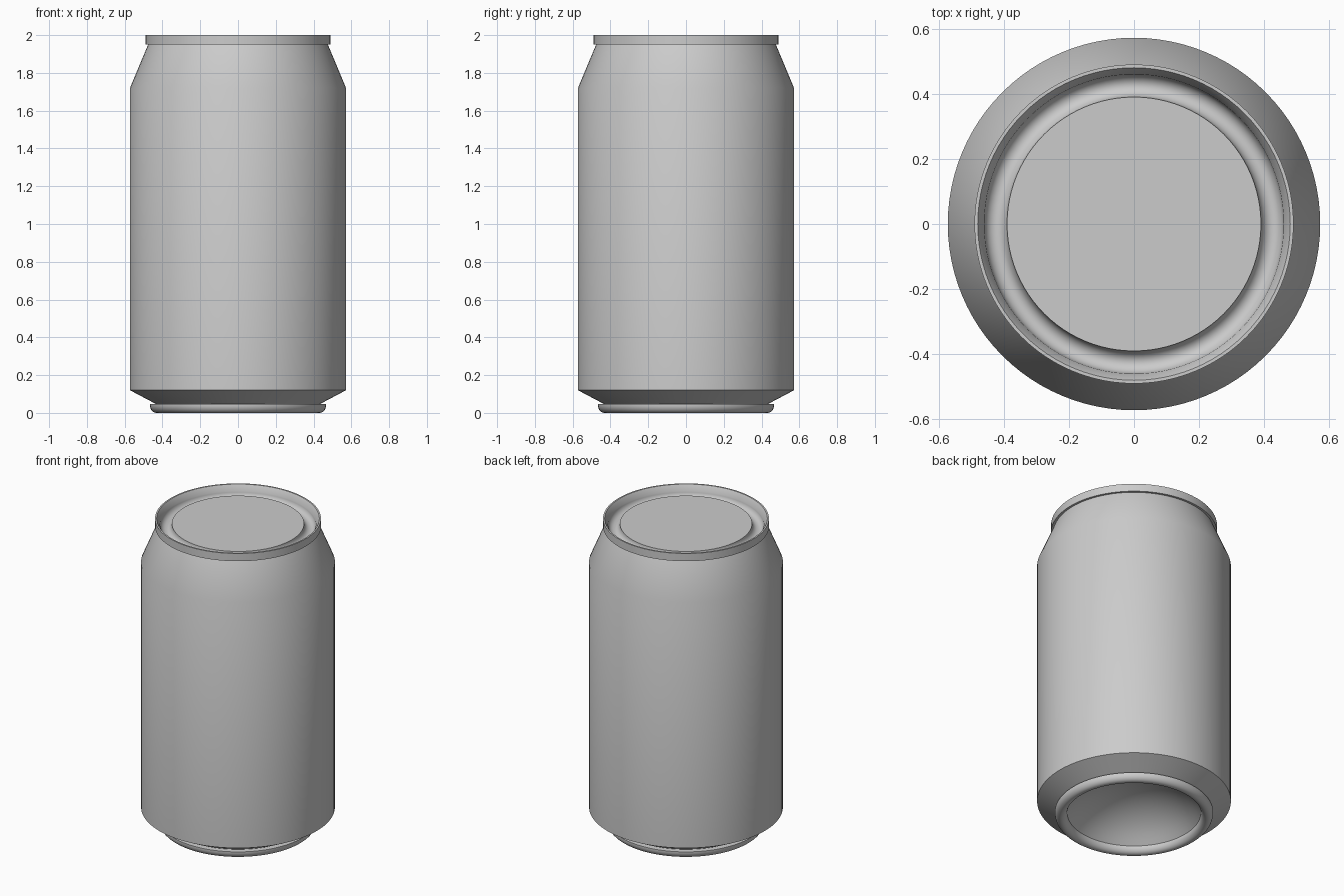
import bpy
import bmesh
import math

cube = bpy.data.objects.get("Cube")
if cube:
    bpy.data.objects.remove(cube, do_unlink=True)

SIDES = 96

metal = bpy.data.materials.new("plain grey metal")
metal.use_nodes = True
GREY = (0.6, 0.6, 0.6, 1.0)
metal.diffuse_color = GREY
metal.node_tree.nodes["Principled BSDF"].inputs["Base Color"].default_value = GREY


def arc(cx, cz, rx, rz, start, end, steps):
    """Points of an elliptical arc in the (radius, height) plane, in degrees."""
    pts = []
    for i in range(steps + 1):
        a = math.radians(start + (end - start) * i / steps)
        pts.append((cx + rx * math.cos(a), cz + rz * math.sin(a)))
    return pts


def lathe(name, profile):
    """Revolve a (radius, height) profile about z; radius 0 closes to a pole."""
    bm = bmesh.new()
    rings = []
    for r, z in profile:
        if r < 1e-5:
            rings.append([bm.verts.new((0, 0, z))] * SIDES)
        else:
            rings.append([bm.verts.new((r * math.cos(2 * math.pi * k / SIDES),
                                        r * math.sin(2 * math.pi * k / SIDES), z))
                          for k in range(SIDES)])
    for low, high in zip(rings, rings[1:]):
        for k in range(SIDES):
            n = (k + 1) % SIDES
            corners = (low[k], low[n], high[n], high[k])
            bm.faces.new(list(dict.fromkeys(corners)))
    mesh = bpy.data.meshes.new(name)
    bm.to_mesh(mesh)
    bm.free()
    obj = bpy.data.objects.new(name, mesh)
    bpy.context.collection.objects.link(obj)
    mesh.materials.append(metal)
    bpy.ops.object.select_all(action="DESELECT")
    obj.select_set(True)
    bpy.context.view_layer.objects.active = obj
    bpy.ops.object.shade_smooth_by_angle(angle=math.radians(30))
    return obj


# Underside: hollow dome, rolled foot ring and its flat upper lip
HALF = math.atan(0.18 / 0.395)            # half the opening angle of the dome
BALL = 0.395 / math.sin(2 * HALF)         # radius of the dome's sphere
dome = [(BALL * math.sin(2 * HALF * i / 12),
         0.22 - BALL * (1 - math.cos(2 * HALF * i / 12))) for i in range(12)]
foot = arc(0.431, 0.042, 0.036, 0.042, -180, 0, 14)
lathe("domed_base", dome + foot + [(0.467, 0.046), (0.436, 0.048)])

# Side wall: lower chamfer, straight wall, sloping shoulder
lathe("can_body", [(0.436, 0.048), (0.572, 0.12), (0.572, 1.72), (0.476, 1.95)])

# Lid: outer rim, sloped inner lip, rounded groove, flat centre panel
groove = arc(0.425, 1.965, 0.035, 0.04, 0, -180, 14)
lathe("lid", [(0.476, 1.95), (0.49, 1.95), (0.49, 2.0), (0.48, 2.0)]
      + groove + [(0.39, 1.967), (0.0, 1.967)])
